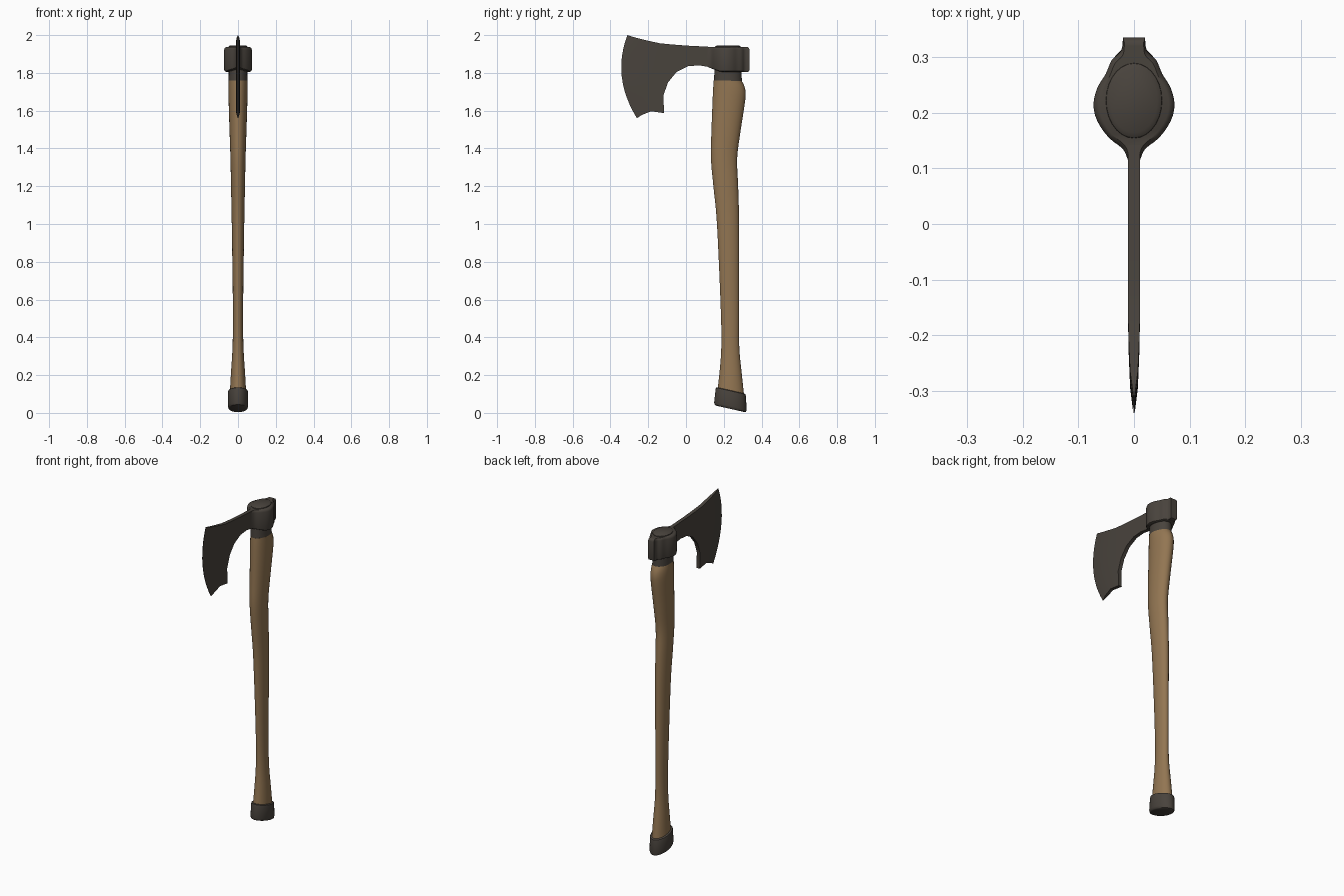
import bpy, bmesh, math

cube = bpy.data.objects.get("Cube")
if cube:
    bpy.data.objects.remove(cube, do_unlink=True)


def material(name, rgb):
    m = bpy.data.materials.new(name)
    m.use_nodes = True
    m.diffuse_color = (*rgb, 1)
    m.node_tree.nodes["Principled BSDF"].inputs["Base Color"].default_value = (*rgb, 1)
    return m


WOOD = material("warm wood", (0.29, 0.18, 0.085))
IRON = material("dark iron", (0.066, 0.056, 0.046))


def finish(bm, name, mats, angle=40):
    bmesh.ops.recalc_face_normals(bm, faces=bm.faces)
    mesh = bpy.data.meshes.new(name)
    bm.to_mesh(mesh)
    bm.free()
    ob = bpy.data.objects.new(name, mesh)
    bpy.context.collection.objects.link(ob)
    for m in mats:
        mesh.materials.append(m)
    bpy.ops.object.select_all(action='DESELECT')
    ob.select_set(True)
    bpy.context.view_layer.objects.active = ob
    bpy.ops.object.shade_smooth_by_angle(angle=math.radians(angle))
    return ob


def skin(bm, loops):
    """Join closed loops of points into a capped tube."""
    rings = [[bm.verts.new(p) for p in loop] for loop in loops]
    n = len(rings[0])
    for a, b in zip(rings, rings[1:]):
        for i in range(n):
            j = (i + 1) % n
            bm.faces.new((a[i], a[j], b[j], b[i]))
    bm.faces.new(rings[0])
    bm.faces.new(rings[-1])


def ellipse(z, y, rx, ry, slope=0, n=28):
    angles = [2 * math.pi * i / n for i in range(n)]
    return [(rx * math.cos(a), y + ry * math.sin(a), z + slope * ry * math.sin(a))
            for a in angles]


def spline(keys, steps=4):
    """Smooth interpolation through rows of key values."""
    out = []
    for i in range(len(keys) - 1):
        p0, p1, p2, p3 = (keys[max(i - 1, 0)], keys[i], keys[i + 1],
                          keys[min(i + 2, len(keys) - 1)])
        for s in range(steps):
            t = s / steps
            out.append([b + 0.5 * t * (c - a + t * (2*a - 5*b + 4*c - d + t * (3*(b - c) + d - a)))
                        for a, b, c, d in zip(p0, p1, p2, p3)])
    return out + [list(keys[-1])]


# Handle: height, front edge, back edge, half width
handle_keys = [(0.07, 0.16, 0.31, 0.045), (0.20, 0.176, 0.296, 0.038),
               (0.35, 0.187, 0.282, 0.029), (0.55, 0.184, 0.281, 0.027),
               (1.00, 0.164, 0.281, 0.033), (1.20, 0.145, 0.276, 0.037),
               (1.35, 0.132, 0.271, 0.040), (1.50, 0.135, 0.290, 0.045),
               (1.66, 0.141, 0.314, 0.050), (1.72, 0.144, 0.312, 0.051),
               (1.76, 0.147, 0.294, 0.050)]
bm = bmesh.new()
skin(bm, [ellipse(z, (a + b) / 2, w, (b - a) / 2) for z, a, b, w in spline(handle_keys)])
finish(bm, "handle", [WOOD])

# Dark neck running through the head, with a domed end
bm = bmesh.new()
neck = [(1.755, 0.050, 0.074), (1.80, 0.049, 0.072), (1.93, 0.052, 0.069),
        (1.940, 0.050, 0.067), (1.946, 0.042, 0.058)]
skin(bm, [ellipse(z, 0.222, rx, ry) for z, rx, ry in neck])
finish(bm, "handle_neck", [IRON])

# Slanted end cap
bm = bmesh.new()
cap = [(0.021, 0.236, 0.046, 0.075), (0.025, 0.235, 0.051, 0.083),
       (0.036, 0.235, 0.054, 0.086), (0.108, 0.237, 0.054, 0.080),
       (0.116, 0.237, 0.052, 0.078), (0.119, 0.237, 0.046, 0.071)]
skin(bm, [ellipse(z, y, rx, ry, -0.225) for z, y, rx, ry in cap])
finish(bm, "end_cap", [IRON])

# Head socket: half outline of position and half width, mirrored
outline = spline([(0.115, 0.011), (0.135, 0.020), (0.155, 0.045), (0.185, 0.066),
                  (0.215, 0.073), (0.245, 0.066), (0.270, 0.051), (0.295, 0.040),
                  (0.312, 0.023), (0.336, 0.020)], 3)
loop = [(w, y) for y, w in outline] + [(-w, y) for y, w in reversed(outline)]


def socket_ring(inset, top):
    ring = []
    for x, y in loop:
        yy = 0.222 + (y - 0.222) * (1 - inset * 0.6)
        low = 1.806 + 0.02 * max(0, (0.18 - y) / 0.06)
        ring.append((x * (1 - inset), yy, 1.937 - inset * 0.0 if top else low))
    return ring


def shift(ring, dz):
    return [(x, y, z + dz) for x, y, z in ring]


bm = bmesh.new()
skin(bm, [socket_ring(0.12, False), shift(socket_ring(0.03, False), 0.003),
          shift(socket_ring(0, False), 0.010), shift(socket_ring(0, True), -0.014),
          shift(socket_ring(0.04, True), -0.005), socket_ring(0.14, True)])
finish(bm, "head_socket", [IRON])

# Blade: top y, top z, bottom y, bottom z, half thickness, forward bulge
stations = [(0.16, 1.936, 0.16, 1.825, 0.011, 0), (0.07, 1.941, 0.07, 1.840, 0.011, 0),
            (0.01, 1.944, 0.01, 1.835, 0.011, 0), (-0.03, 1.947, -0.05, 1.805, 0.011, 0),
            (-0.08, 1.951, -0.095, 1.75, 0.011, 0), (-0.11, 1.954, -0.12, 1.68, 0.011, 0.004),
            (-0.14, 1.957, -0.116, 1.587, 0.011, 0.012),
            (-0.20, 1.970, -0.185, 1.597, 0.010, 0.03),
            (-0.265, 1.986, -0.232, 1.578, 0.007, 0.045),
            (-0.31, 2.0, -0.26, 1.56, 0.001, 0.055)]
ROWS = 12
bm = bmesh.new()
sections = []
for ty, tz, by, bz, half, bulge in stations:
    side = []
    for r in range(ROWS + 1):
        t = r / ROWS
        side.append((half, ty + (by - ty) * t - 4 * bulge * t * (1 - t), tz + (bz - tz) * t))
    sections.append(side + [(-x, y, z) for x, y, z in reversed(side)])
skin(bm, sections)
finish(bm, "blade", [IRON], 30)
